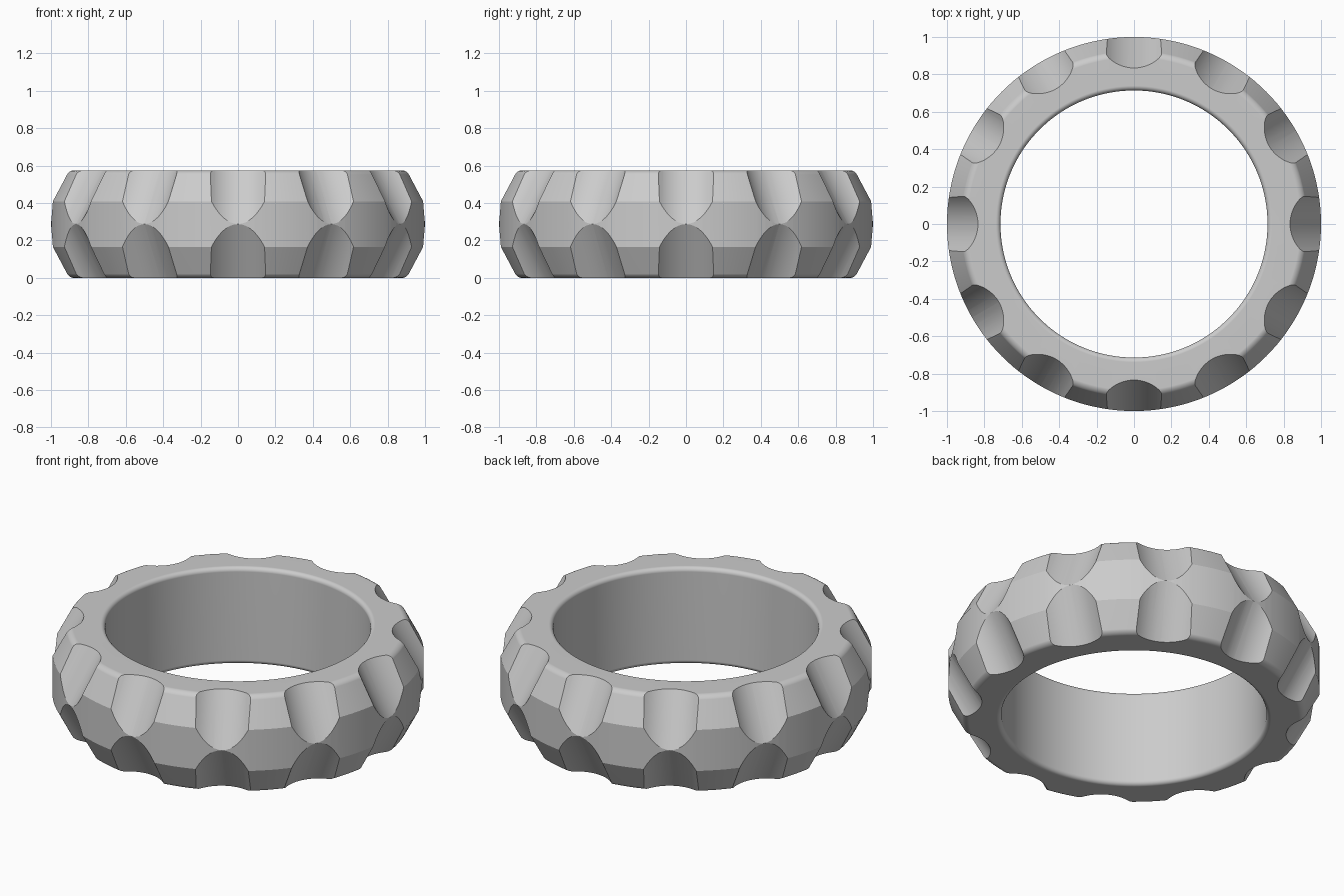
import bpy, bmesh, math
from mathutils import Matrix, Vector

cube = bpy.data.objects.get("Cube")
if cube:
    bpy.data.objects.remove(cube, do_unlink=True)

HEIGHT = 0.575
MID = HEIGHT / 2
INNER, SHOULDER, OUTER = 0.714, 0.914, 1.0
BAND = 0.122          # half height of the straight outer band
GROOVES = 12
GROOVE_RADIUS = 0.22
TILT = math.radians(30)
SEGMENTS = 144


def make_object(name, bm):
    bmesh.ops.recalc_face_normals(bm, faces=bm.faces)
    mesh = bpy.data.meshes.new(name)
    bm.to_mesh(mesh)
    bm.free()
    obj = bpy.data.objects.new(name, mesh)
    bpy.context.collection.objects.link(obj)
    return obj


def make_ring():
    # Lathe a closed cross-section, then round the top and bottom rims
    profile = [(INNER, 0), (SHOULDER, 0), (OUTER, MID - BAND),
               (OUTER, MID + BAND), (SHOULDER, HEIGHT), (INNER, HEIGHT)]
    bm = bmesh.new()
    verts = [bm.verts.new((r, 0, z)) for r, z in profile]
    edges = [bm.edges.new((v, verts[i - 1])) for i, v in enumerate(verts)]
    bmesh.ops.spin(bm, geom=verts + edges, cent=(0, 0, 0), axis=(0, 0, 1),
                   angle=math.tau, steps=SEGMENTS)
    bmesh.ops.remove_doubles(bm, verts=bm.verts, dist=0.0001)

    def is_rim(edge):
        a, b = (v.co for v in edge.verts)
        on_cap = abs(abs(a.z - MID) - MID) < 0.001
        return on_cap and abs(a.z - b.z) < 0.001 and abs(a.xy.length - b.xy.length) < 0.001

    bmesh.ops.bevel(bm, geom=[e for e in bm.edges if is_rim(e)], offset=0.025,
                    segments=5, profile=0.5, affect='EDGES')
    return make_object("ring", bm)


def make_cutter(name, side):
    # Tilted cylinders whose deepest line runs from the middle to the rim
    bm = bmesh.new()
    start = Vector((OUTER, 0, 0))
    along = Vector((-math.sin(TILT), 0, math.cos(TILT)))
    outward = Vector((math.cos(TILT), 0, math.sin(TILT)))
    centre = start + along * 0.166 + outward * GROOVE_RADIUS
    for i in range(GROOVES):
        matrix = (Matrix.Translation((0, 0, MID))
                  @ Matrix.Scale(side, 4, (0, 0, 1))
                  @ Matrix.Rotation(math.tau * i / GROOVES, 4, 'Z')
                  @ Matrix.Translation(centre)
                  @ Matrix.Rotation(-TILT, 4, 'Y'))
        bmesh.ops.create_cone(bm, cap_ends=True, segments=64, radius1=GROOVE_RADIUS,
                              radius2=GROOVE_RADIUS, depth=0.5, matrix=matrix)
    obj = make_object(name, bm)
    obj.hide_render = True
    return obj


ring = make_ring()
bpy.ops.object.select_all(action='DESELECT')
ring.select_set(True)
bpy.context.view_layer.objects.active = ring

# Carve the upper and lower rows of grooves
for name, side in (("upper_groove_cutter", 1), ("lower_groove_cutter", -1)):
    cutter = make_cutter(name, side)
    mod = ring.modifiers.new(name, 'BOOLEAN')
    mod.operation = 'DIFFERENCE'
    mod.solver = 'EXACT'
    mod.object = cutter
    bpy.ops.object.modifier_apply(modifier=name)
    bpy.data.objects.remove(cutter, do_unlink=True)

# Smooth curves with crisp groove and band edges
bpy.ops.object.shade_smooth_by_angle(angle=math.radians(20))
weighted = ring.modifiers.new("weighted_normals", 'WEIGHTED_NORMAL')
weighted.keep_sharp = True

# Plain grey finish
grey = bpy.data.materials.new("light_grey")
grey.use_nodes = True
colour = (0.6, 0.6, 0.6, 1)
grey.diffuse_color = colour
grey.node_tree.nodes["Principled BSDF"].inputs["Base Color"].default_value = colour
ring.data.materials.clear()
ring.data.materials.append(grey)
